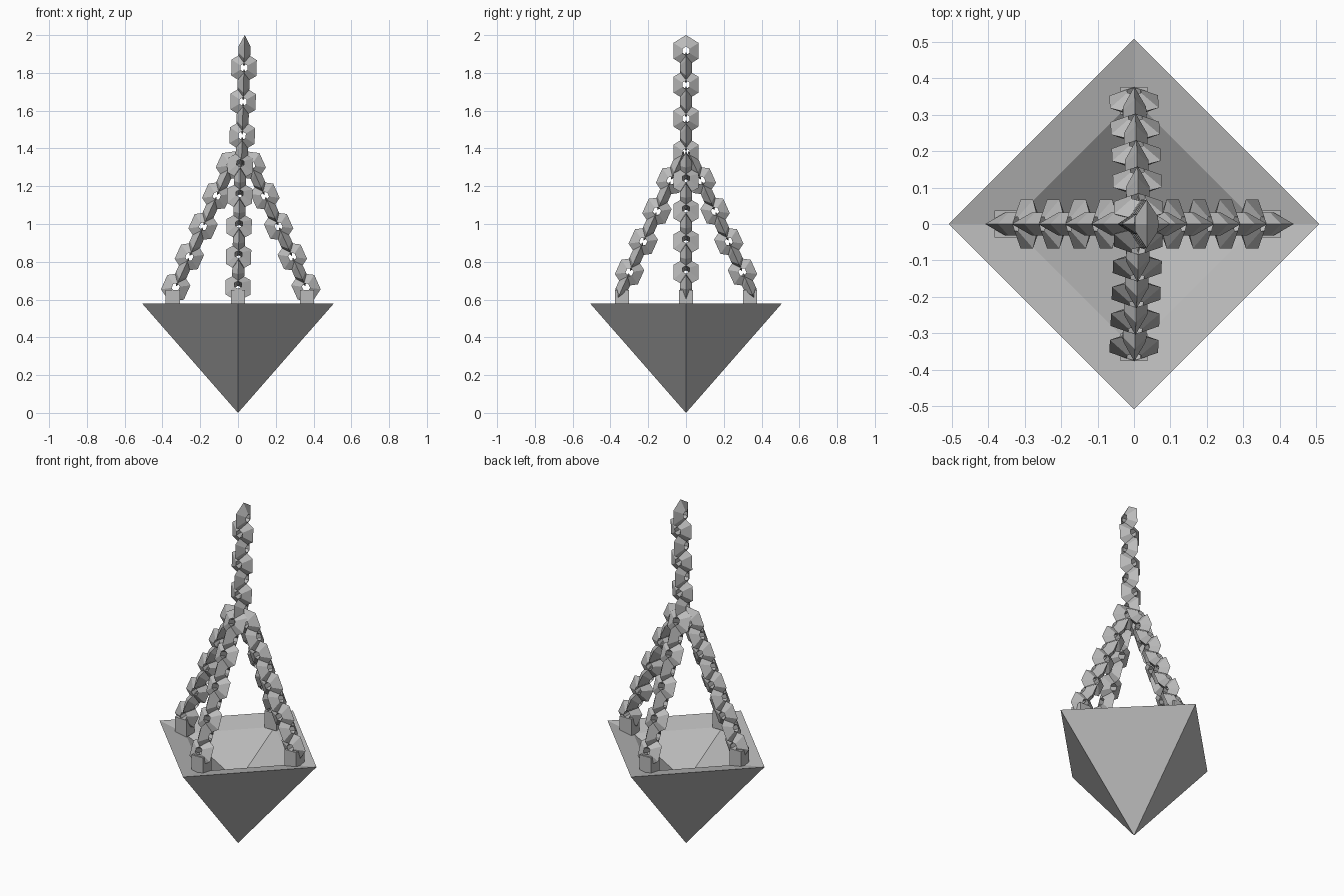
import bpy, bmesh, math
from mathutils import Vector

if "Cube" in bpy.data.objects:
    bpy.data.objects.remove(bpy.data.objects["Cube"])

grey = bpy.data.materials.new("stone grey")
grey.diffuse_color = (0.5, 0.5, 0.5, 1)
grey.use_nodes = True
grey.node_tree.nodes["Principled BSDF"].inputs["Base Color"].default_value = grey.diffuse_color


def finish(name, bm):
    bmesh.ops.recalc_face_normals(bm, faces=bm.faces)
    me = bpy.data.meshes.new(name)
    bm.to_mesh(me)
    bm.free()
    me.materials.append(grey)
    ob = bpy.data.objects.new(name, me)
    bpy.context.collection.objects.link(ob)
    return ob


def add_link(bm, centre, axis, wide, R=0.040, r=0.037, stretch=1.08):
    """Six-sided ring with a three-sided tube, ridge outwards."""
    normal = axis.cross(wide)
    rings = []
    for i in range(6):
        a = math.radians(90 + 60 * i)
        out = wide * math.cos(a) + axis * (stretch * math.sin(a))
        rings.append([bm.verts.new(centre + out * (R + r * math.cos(t)) + normal * (r * math.sin(t)))
                      for t in (0, math.tau / 3, 2 * math.tau / 3)])
    for i in range(6):
        p, q = rings[i], rings[(i + 1) % 6]
        for j in range(3):
            k = (j + 1) % 3
            bm.faces.new((p[j], q[j], q[k], p[k]))


def chain(name, start, end, count, x_first):
    start, end = Vector(start), Vector(end)
    axis = (end - start).normalized()
    side = Vector((1, 0, 0))
    side = (side - axis * side.dot(axis)).normalized()
    other = axis.cross(side)
    bm = bmesh.new()
    for i in range(count):
        x_wide = (i % 2 == 0) == x_first
        add_link(bm, start.lerp(end, i / (count - 1)), axis, side if x_wide else other)
    finish(name, bm)


# Hanging bowl: inverted pyramid, sloping rim and hollow centre
bm = bmesh.new()
low = bm.verts.new((0, 0, 0))
floor = bm.verts.new((0, 0, 0.36))
dirs = [(1, 0), (0, 1), (-1, 0), (0, -1)]
outer = [bm.verts.new((0.508 * x, 0.508 * y, 0.58)) for x, y in dirs]
inner = [bm.verts.new((0.34 * x, 0.34 * y, 0.55)) for x, y in dirs]
for i in range(4):
    j = (i + 1) % 4
    bm.faces.new((low, outer[j], outer[i]))
    bm.faces.new((outer[i], outer[j], inner[j], inner[i]))
    bm.faces.new((inner[i], inner[j], floor))
finish("bowl", bm)

# Anchor blocks on the rim, each with a chain leaning in to the middle
legs = [("left", (-0.345, 0), (-0.33, 0), (-0.04, 0)),
        ("right", (0.365, 0), (0.36, 0), (0.07, 0)),
        ("front", (0, -0.338), (0, -0.335), (0.012, -0.045)),
        ("back", (0, 0.338), (0, 0.335), (0.012, 0.045))]
for name, block, foot, head in legs:
    bm = bmesh.new()
    bmesh.ops.create_cube(bm, size=1)
    for v in bm.verts:
        v.co = Vector((v.co.x * 0.075 + block[0], v.co.y * 0.075 + block[1], 0.6 + v.co.z * 0.1))
    finish(name + "_anchor_block", bm)
    chain(name + "_chain", (*foot, 0.665), (*head, 1.31), 9, True)

# Main chain hanging from above
chain("main_chain", (0.034, 0, 1.917), (0.02, 0, 1.378), 7, False)
